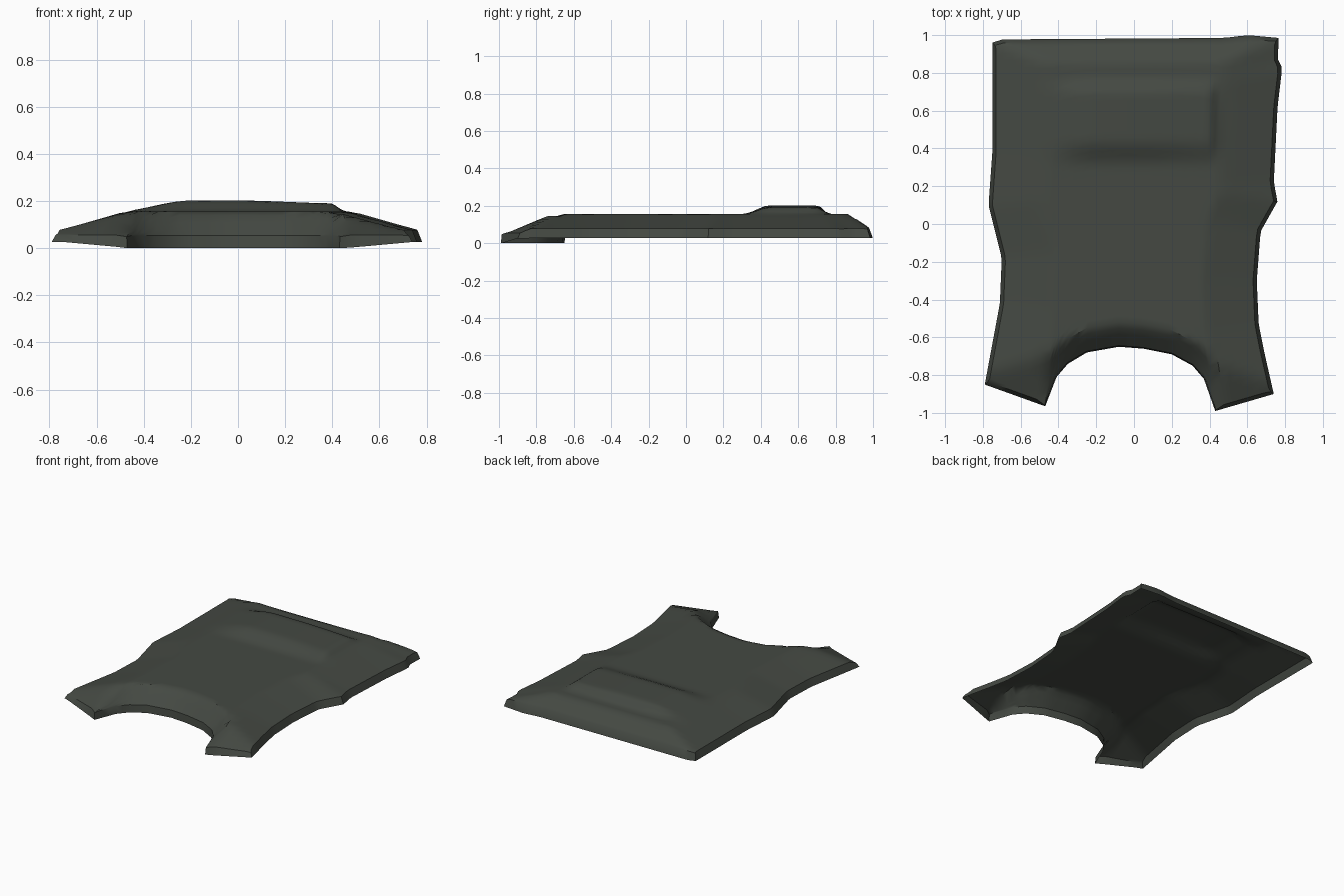
import bpy, bmesh, math
from mathutils import Vector

if "Cube" in bpy.data.objects:
    bpy.data.objects.remove(bpy.data.objects["Cube"])

# Outline of the garment: hem with legs and scoop, back edge, two sides
HEM = [(-.79, -.85), (-.47, -.965), (-.41, -.81), (-.35, -.74), (-.25, -.68), (-.08, -.65),
       (.05, -.66), (.2, -.69), (.31, -.75), (.37, -.82), (.43, -.99), (.74, -.9)]
BACK = [(-.75, .96), (-.71, .977), (.48, .985), (.6, 1.0), (.765, .985)]
LEFT = [(-.79, -.85), (-.71, -.42), (-.7, -.18), (-.77, .1), (-.75, .38), (-.75, .96)]
RIGHT = [(.74, -.9), (.69, -.68), (.66, -.53), (.65, -.3), (.67, -.04), (.76, .12),
         (.74, .22), (.76, .62), (.785, .83), (.762, .85), (.765, .985)]
SCOOP = HEM[1:11]


def along(pts, t, axis):
    """Point on a polyline at fraction t of its extent along one axis."""
    a = pts[0][axis] + t * (pts[-1][axis] - pts[0][axis])
    for p, q in zip(pts, pts[1:]):
        if a <= q[axis] + 1e-9:
            k = (a - p[axis]) / (q[axis] - p[axis])
            return Vector(p).lerp(Vector(q), max(0, k))
    return Vector(pts[-1])


def dist(p, pts):
    """Shortest distance from a point to a polyline."""
    best = 9
    for a, b in zip(pts, pts[1:]):
        a, b = Vector(a), Vector(b)
        k = max(0, min(1, (p - a).dot(b - a) / (b - a).length_squared))
        best = min(best, (p - a.lerp(b, k)).length)
    return best


def ramp(a, b, x):
    t = max(0, min(1, (x - a) / (b - a)))
    return t * t * (3 - 2 * t)


def height(p):
    """Padded sheet: sloping borders, level middle, raised panel at the back."""
    side = min(dist(p, LEFT), dist(p, RIGHT))
    legs = min(dist(p, HEM[:2]), dist(p, HEM[-2:]))
    z = min(.158, .075 + .29 * side, .07 + .75 * dist(p, BACK),
            .05 + .42 * legs, .05 + .95 * dist(p, SCOOP))
    panel = ramp(.3, .45, p.y) * (1 - ramp(.7, .77, p.y))
    panel *= ramp(-.52, -.2, p.x) * (1 - ramp(.39, .46, p.x))
    crown = .047 - .012 * ramp(.0, .43, p.x)
    return z + panel * crown


# Column stations follow the hem corners so they stay crisp
us = []
x0, x1 = HEM[0][0], HEM[-1][0]
for p, q in zip(HEM, HEM[1:]):
    n = max(1, round((Vector(q) - Vector(p)).length / .055))
    us += [(p[0] + (q[0] - p[0]) * i / n - x0) / (x1 - x0) for i in range(n)]
us.append(1.0)
NV = 50
vs = [j / NV for j in range(NV + 1)]


def patch(u, v):
    b, t = along(HEM, u, 0), along(BACK, u, 0)
    l, r = along(LEFT, v, 1), along(RIGHT, v, 1)
    c = [Vector(k) for k in (HEM[0], HEM[-1], BACK[0], BACK[-1])]
    return ((1 - v) * b + v * t + (1 - u) * l + u * r
            - ((1 - u) * (1 - v) * c[0] + u * (1 - v) * c[1]
               + (1 - u) * v * c[2] + u * v * c[3]))


nu = len(us)
flat = [[patch(u, v) for u in us] for v in vs]

# Boundary ring, counter-clockwise
ring = ([(0, i) for i in range(nu)] + [(j, nu - 1) for j in range(1, NV + 1)]
        + [(NV, i) for i in range(nu - 2, -1, -1)] + [(j, 0) for j in range(NV - 1, 0, -1)])
outer = [flat[j][i].copy() for j, i in ring]
scoop_edge = [j == 0 and HEM[1][0] - .001 < p.x < HEM[10][0] + .001
              for (j, i), p in zip(ring, outer)]

# Pull the sheet's edge in so the border flares outward
for k, (j, i) in enumerate(ring):
    d = (outer[(k + 1) % len(ring)] - outer[k - 1]).normalized()
    flat[j][i] = outer[k] + Vector((-d.y, d.x)) * (.006 if scoop_edge[k] else .02)

bm = bmesh.new()
grid = [[bm.verts.new((p.x, p.y, height(p))) for p in row] for row in flat]
for j in range(NV):
    for i in range(nu - 1):
        bm.faces.new((grid[j][i], grid[j][i + 1], grid[j + 1][i + 1], grid[j + 1][i]))

# Turned-down border, lowest around the scoop
low = []
for p, s in zip(outer, scoop_edge):
    z = .003 if s else .03
    if not s and p.y < -.84:  # leg ends slope down to the scoop
        z = .003 + .027 * min(1, max(0, (abs(p.x) - .45) / .3))
    low.append(bm.verts.new((p.x, p.y, z)))
for k, (j, i) in enumerate(ring):
    m = (k + 1) % len(ring)
    a, b = grid[j][i], grid[ring[m][0]][ring[m][1]]
    bm.faces.new((a, low[k], low[m], b))

lowest = min(v.co.z for v in bm.verts)
for v in bm.verts:
    v.co.z -= lowest
bm.normal_update()
me = bpy.data.meshes.new("padded_vest")
bm.to_mesh(me)
bm.free()
vest = bpy.data.objects.new("padded_vest", me)
bpy.context.collection.objects.link(vest)

mat = bpy.data.materials.new("dark olive grey cloth")
mat.diffuse_color = (.058, .066, .055, 1)
mat.use_nodes = True
mat.node_tree.nodes["Principled BSDF"].inputs["Base Color"].default_value = mat.diffuse_color
me.materials.append(mat)

bpy.context.view_layer.objects.active = vest
vest.select_set(True)
bpy.ops.object.shade_smooth_by_angle(angle=math.radians(35))
